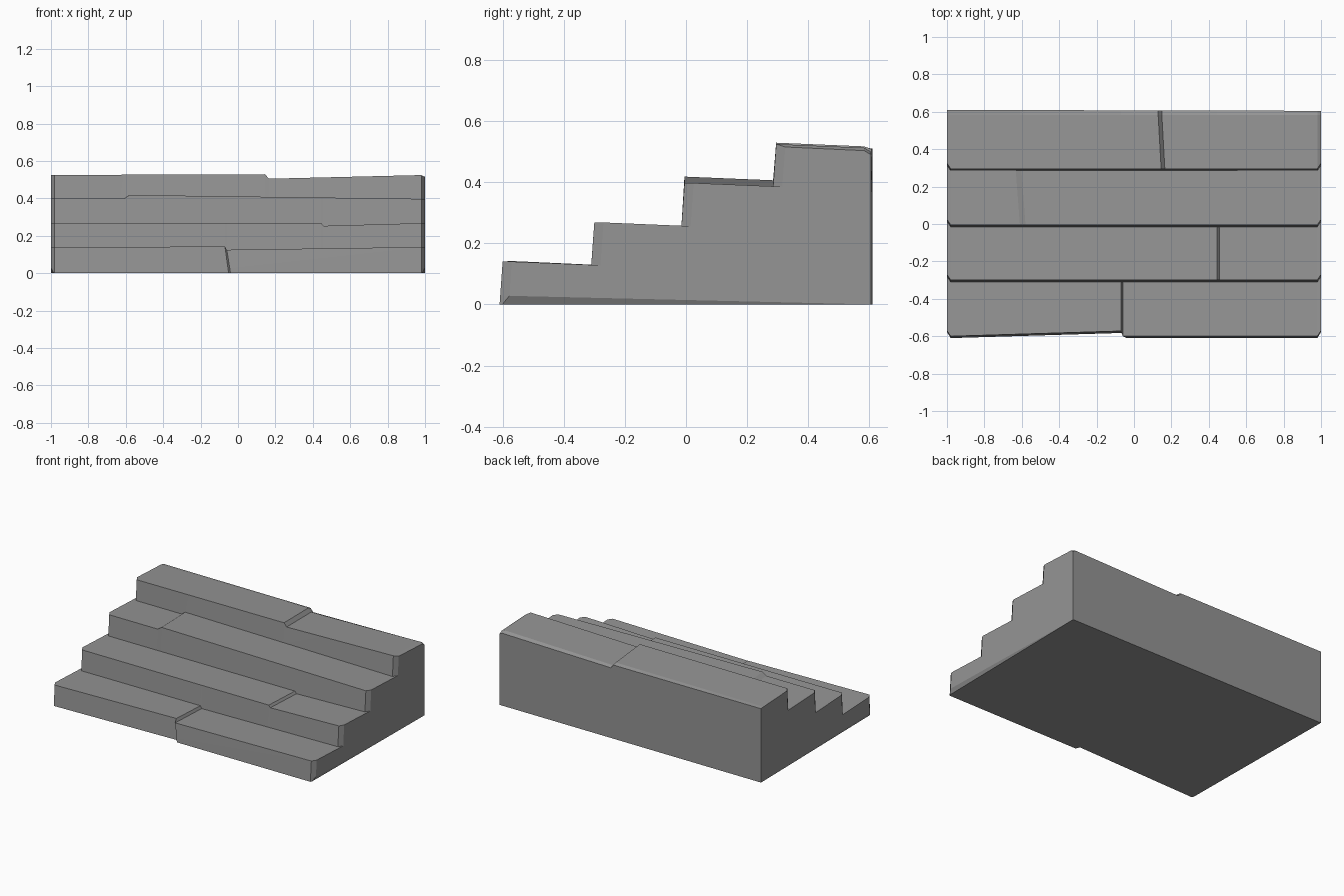
import bpy
import bmesh
from math import radians

cube = bpy.data.objects.get("Cube")
if cube:
    bpy.data.objects.remove(cube, do_unlink=True)

stone = bpy.data.materials.new("grey stone")
stone.use_nodes = True
GREY = (0.3, 0.3, 0.3, 1)
stone.diffuse_color = GREY
stone.node_tree.nodes["Principled BSDF"].inputs["Base Color"].default_value = GREY


def interp(points, x):
    """Piecewise linear value at x."""
    if x <= points[0][0]:
        return points[0][1]
    for (a, u), (b, v) in zip(points, points[1:]):
        if x <= b:
            return u + (v - u) * (x - a) / (b - a)
    return points[-1][1]


# Each step: front edge y, crack position, sideways slant of the crack, height along x
STEPS = [
    dict(y=-0.60, crack=(-0.07, -0.06), slant=0.0,
         z=[(-1, 0.14), (-0.07, 0.142), (-0.06, 0.125), (1, 0.14)]),
    dict(y=-0.30, crack=(0.445, 0.457), slant=0.0,
         z=[(-1, 0.268), (0.445, 0.268), (0.457, 0.253), (1, 0.268)]),
    dict(y=-0.005, crack=(-0.61, -0.58), slant=-0.022,
         z=[(-1, 0.398), (-0.61, 0.398), (-0.58, 0.418), (1, 0.397)]),
    dict(y=0.295, crack=(0.145, 0.165), slant=-0.016,
         z=[(-1, 0.525), (0.145, 0.529), (0.165, 0.505), (1, 0.525)]),
]
FRONT = [(-1, 0), (-0.98, 0), (-0.07, 0.028), (-0.06, 0)]   # worn-back left front
CHAMFER = 0.03
DROP = 0.012        # fall of each tread towards its back
BACK = 0.605

stations = sorted([-1, -0.98, 0.98, 1] + [c for s in STEPS for c in s["crack"]])


def section(x):
    """Closed outline of the staircase at one station along its width."""
    end = abs(x) == 1
    cut = CHAMFER if end else 0
    worn = interp(FRONT, x)
    toe = 0.02 if x in STEPS[0]["crack"] else 0
    back = BACK + 0.005 * (1 - x) / 2
    pts = [(x, back, 0),
           (x * 0.985 if end else x + toe, -0.61 + worn + cut * 0.3, 0),
           (x + toe * 0.8, -0.608 + worn + cut, 0.028)]
    for i, s in enumerate(STEPS):
        z = interp(s["z"], x)
        if i == 3 and x == 1:
            z -= 0.01
        pts.append((x, s["y"] + cut + (worn if i == 0 else 0), z))
        slant = s["slant"] if x in s["crack"] else 0
        if i < 3:
            pts.append((x + slant, STEPS[i + 1]["y"] - 0.01 + cut, z - DROP))
        else:
            # Sloped rear lip, deeper towards the left end
            pts.append((x + slant, BACK - 0.022, z - DROP))
            pts.append((x + slant, back, z - DROP - 0.003 - 0.005 * (x + 1)))
    return pts


# Loft the outlines into one solid
bm = bmesh.new()
rings = [[bm.verts.new(p) for p in section(x)] for x in stations]
count = len(rings[0])
for a, b in zip(rings, rings[1:]):
    for k in range(count):
        n = (k + 1) % count
        bm.faces.new((a[k], a[n], b[n], b[k]))
# Side walls with a slim undercut along the base
for ring in (rings[0], rings[-1]):
    bm.faces.new(ring[:3])
    bm.faces.new([ring[0]] + ring[2:])
bmesh.ops.recalc_face_normals(bm, faces=bm.faces)
bmesh.ops.dissolve_limit(bm, angle_limit=radians(0.4), verts=bm.verts, edges=bm.edges)
bmesh.ops.triangulate(bm, faces=[f for f in bm.faces if len(f.verts) > 4])

mesh = bpy.data.meshes.new("stone_steps")
bm.to_mesh(mesh)
bm.free()
mesh.materials.append(stone)
bpy.context.collection.objects.link(bpy.data.objects.new("stone_steps", mesh))
